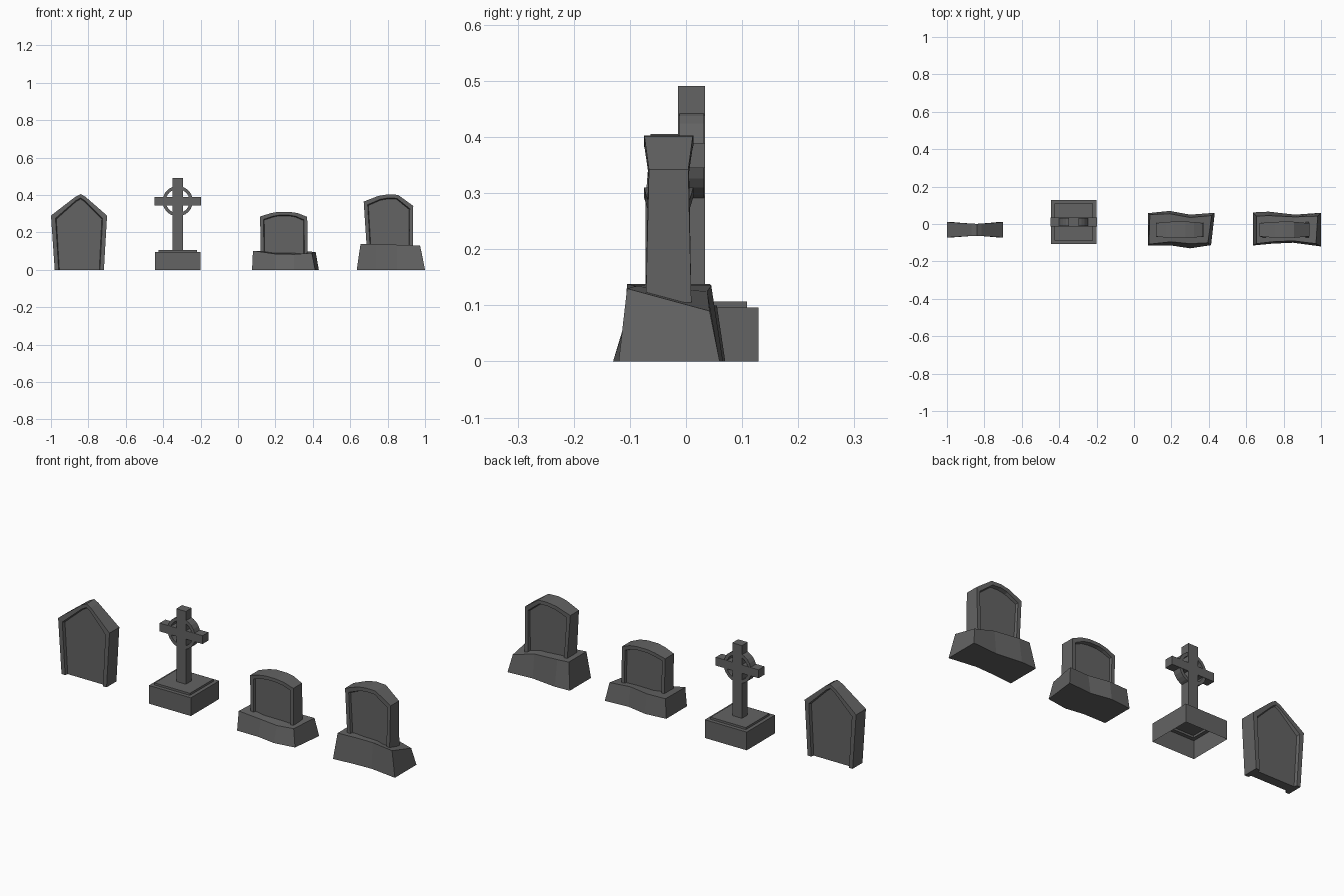
import bpy, bmesh, math

cube = bpy.data.objects.get("Cube")
if cube:
    bpy.data.objects.remove(cube, do_unlink=True)

stone = bpy.data.materials.new("dark grey stone")
stone.use_nodes = True
GREY = (0.125, 0.125, 0.125, 1)
stone.diffuse_color = GREY
stone.node_tree.nodes["Principled BSDF"].inputs["Base Color"].default_value = GREY


def finish(bm, name, fix_normals=True):
    if fix_normals:
        bmesh.ops.recalc_face_normals(bm, faces=bm.faces)
    mesh = bpy.data.meshes.new(name)
    bm.to_mesh(mesh)
    bm.free()
    mesh.materials.append(stone)
    obj = bpy.data.objects.new(name, mesh)
    bpy.context.collection.objects.link(obj)
    return obj


def headstone(name, outline, y_mid, panel_half, kx, kz):
    """Slab with a raised rim round a sunken panel on both faces.
    outline: (x, z, half depth) from the left foot over the top to the right foot."""
    bm = bmesh.new()
    cx = (outline[0][0] + outline[-1][0]) / 2
    z0 = outline[0][1]
    rows = []
    for x, z, half in outline:
        def inset(a, b):
            return cx + (x - cx) * a, z0 + (z - z0) * b
        rim, panel = inset(kx, kz), inset(kx - 0.03, kz - 0.015)
        section = [(x, z, -half), (*rim, -half), (*panel, -panel_half),
                   (*panel, panel_half), (*rim, half), (x, z, half)]
        rows.append([bm.verts.new((px, y_mid + d, pz)) for px, pz, d in section])
    # Rim, bevel and outer edge; the panels are filled separately
    for a, b in zip(rows, rows[1:]):
        for i in (0, 1, 3, 4, 5):
            j = (i + 1) % 6
            bm.faces.new((a[i], a[j], b[j], b[i]))
    for k in (2, 3):
        bm.faces.new([r[k] for r in rows])
    # Undersides of the two feet and the panel between them
    for r in (rows[0], rows[-1]):
        bm.faces.new(r)
    a, b = rows[0], rows[-1]
    bm.faces.new((a[2], a[3], b[3], b[2]))
    return finish(bm, name)


def plinth(name, bottom, top):
    """Rough block; both rings run along the front, then back along the rear."""
    bm = bmesh.new()
    low = [bm.verts.new((x, y, 0)) for x, y in bottom]
    high = [bm.verts.new(p) for p in top]
    n = len(low)
    for i in range(n):
        j = (i + 1) % n
        bm.faces.new((low[i], low[j], high[j], high[i]))
    for ring in (low, high):
        for i in range(n // 2 - 1):
            bm.faces.new((ring[i], ring[i + 1], ring[n - 2 - i], ring[n - 1 - i]))
    return finish(bm, name)


def box(name, x0, x1, y0, y1, z0, z1):
    bm = bmesh.new()
    bmesh.ops.create_cube(bm, size=1)
    for v in bm.verts:
        v.co = ((x0 + x1) / 2 + v.co.x * (x1 - x0),
                (y0 + y1) / 2 + v.co.y * (y1 - y0),
                (z0 + z1) / 2 + v.co.z * (z1 - z0))
    return finish(bm, name)


# Pointed headstone
headstone("pointed_headstone", [
    (-0.98, 0, 0.041), (-1.0, 0.29, 0.041), (-0.87, 0.39, 0.033), (-0.84, 0.405, 0.032),
    (-0.815, 0.39, 0.033), (-0.70, 0.29, 0.041), (-0.717, 0, 0.041)],
    -0.031, 0.025, 0.84, 0.95)

# Low round-topped headstone
headstone("low_headstone", [
    (0.122, 0.06, 0.039), (0.118, 0.285, 0.036), (0.175, 0.303, 0.042), (0.215, 0.31, 0.044),
    (0.275, 0.31, 0.044), (0.32, 0.303, 0.042), (0.37, 0.283, 0.036), (0.373, 0.06, 0.039)],
    -0.031, 0.025, 0.86, 0.93)
plinth("low_plinth", [
    (0.075, -0.115), (0.20, -0.115), (0.30, -0.13), (0.412, -0.113),
    (0.432, 0.06), (0.30, 0.05), (0.19, 0.07), (0.075, 0.058)], [
    (0.08, -0.108, 0.102), (0.20, -0.095, 0.085), (0.30, -0.105, 0.083), (0.395, -0.1, 0.09),
    (0.415, 0.045, 0.096), (0.30, 0.035, 0.1), (0.19, 0.055, 0.1), (0.085, 0.05, 0.1)])

# Tall round-topped headstone
headstone("tall_headstone", [
    (0.69, 0.09, 0.041), (0.672, 0.365, 0.036), (0.75, 0.395, 0.042), (0.80, 0.403, 0.044),
    (0.855, 0.401, 0.043), (0.937, 0.342, 0.035), (0.935, 0.09, 0.041)],
    -0.031, 0.025, 0.85, 0.94)
plinth("tall_plinth", [
    (0.635, -0.115), (0.74, -0.105), (0.85, -0.1), (1.0, -0.12),
    (1.0, 0.06), (0.86, 0.05), (0.72, 0.066), (0.635, 0.062)], [
    (0.655, -0.105, 0.138), (0.74, -0.095, 0.136), (0.85, -0.09, 0.134), (0.973, -0.105, 0.13),
    (0.982, 0.042, 0.09), (0.86, 0.038, 0.125), (0.72, 0.045, 0.135), (0.655, 0.042, 0.138)])

# Stepped pedestal of the cross, hollow underneath
CX, CY, CZ = -0.3225, 0.011, 0.367
bm = bmesh.new()
rings = []
for hx, hy, z in ((0.1225, 0.118, 0), (0.1225, 0.118, 0.096),
                  (0.103, 0.098, 0.096), (0.103, 0.098, 0.107)):
    rings.append([bm.verts.new((CX + sx * hx, CY + sy * hy, z))
                  for sx, sy in ((-1, -1), (1, -1), (1, 1), (-1, 1))])
for a, b in zip(rings, rings[1:]):
    for i in range(4):
        j = (i + 1) % 4
        bm.faces.new((a[i], a[j], b[j], b[i]))
bm.faces.new(rings[-1])
finish(bm, "cross_pedestal", False)

# Shaft and arms of the cross
box("cross_shaft", CX - 0.028, CX + 0.028, -0.014, 0.034, 0.107, 0.491)
for side, name in ((-1, "cross_right_arm"), (1, "cross_left_arm")):
    x0, x1 = sorted((CX + side * 0.028, CX + side * 0.125))
    box(name, x0, x1, -0.014, 0.034, CZ - 0.022, CZ + 0.022)

# Ring round the crossing
bm = bmesh.new()
SIDES = 24
loops = []
for i in range(SIDES):
    t = 2 * math.pi * i / SIDES
    loops.append([bm.verts.new((CX + r * math.cos(t), y, CZ + r * math.sin(t)))
                  for r, y in ((0.081, -0.012), (0.081, 0.032), (0.064, 0.032), (0.064, -0.012))])
for i in range(SIDES):
    a, b = loops[i], loops[(i + 1) % SIDES]
    for k in range(4):
        m = (k + 1) % 4
        bm.faces.new((a[k], a[m], b[m], b[k]))
finish(bm, "cross_ring")
